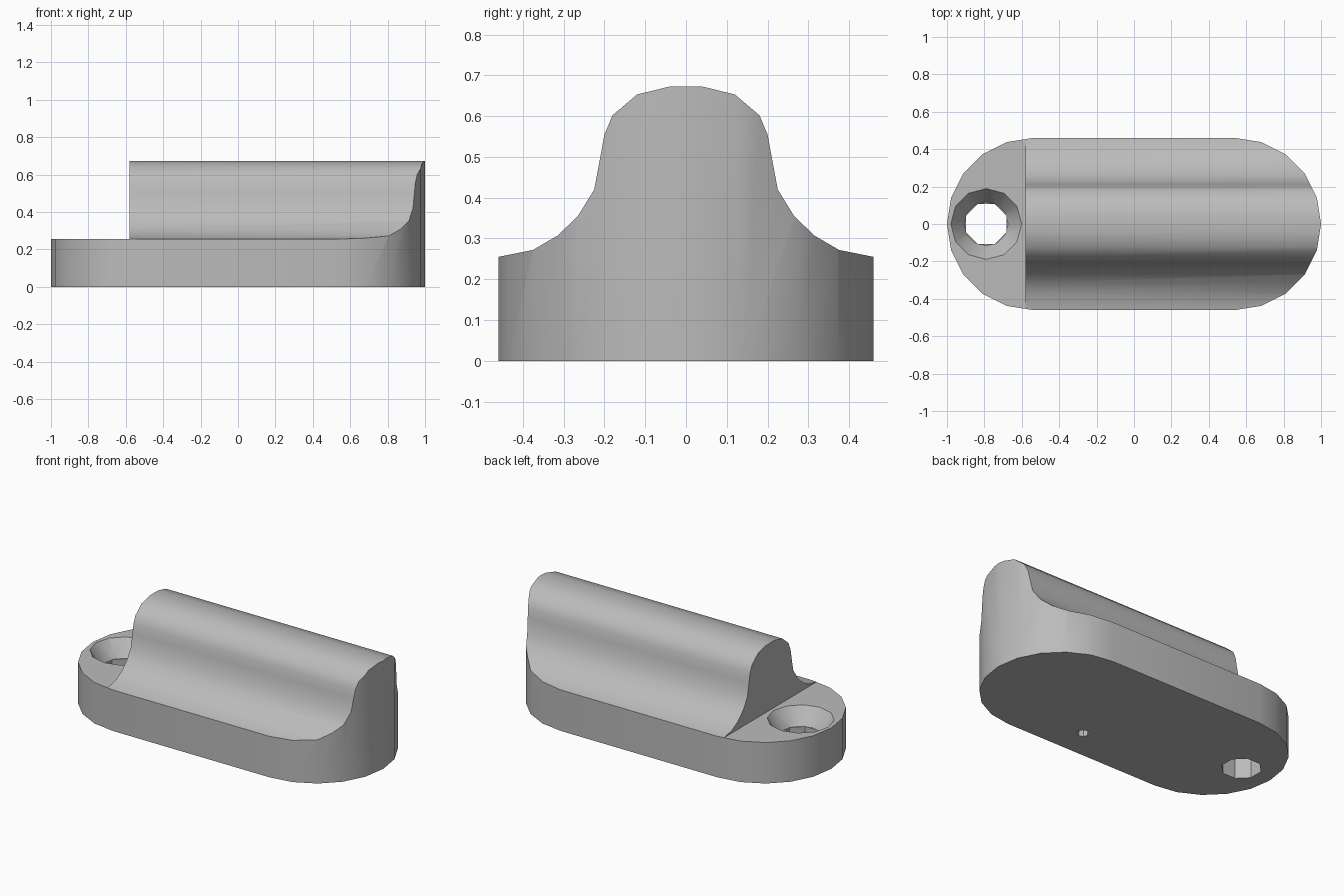
import bpy, bmesh
from math import cos, sin, pi, radians
from mathutils import Vector

cube = bpy.data.objects.get("Cube")
if cube:
    bpy.data.objects.remove(cube, do_unlink=True)

BASE_TOP = 0.255
RADIUS = 0.46
LEDGE_X = -0.58
SCREW_X = -0.79


def loft(name, start, end):
    """Closed solid between two matching loops of 3D points."""
    bm = bmesh.new()
    a = [bm.verts.new(p) for p in start]
    b = [bm.verts.new(p) for p in end]
    bm.faces.new(a)
    bm.faces.new(b)
    n = len(a)
    for i in range(n):
        j = (i + 1) % n
        bm.faces.new((a[i], a[j], b[j], b[i]))
    bmesh.ops.recalc_face_normals(bm, faces=bm.faces)
    mesh = bpy.data.meshes.new(name)
    bm.to_mesh(mesh)
    bm.free()
    obj = bpy.data.objects.new(name, mesh)
    bpy.context.collection.objects.link(obj)
    return obj


def ring(x, y, z, r, sides, turn=0.0):
    return [Vector((x + r * cos(turn + 2 * pi * i / sides),
                    y + r * sin(turn + 2 * pi * i / sides), z)) for i in range(sides)]


def cut(target, cutter):
    cutter.hide_render = True
    mod = target.modifiers.new("cut", 'BOOLEAN')
    mod.operation = 'DIFFERENCE'
    mod.solver = 'EXACT'
    mod.object = cutter
    bpy.context.view_layer.objects.active = target
    bpy.ops.object.modifier_apply(modifier=mod.name)
    bpy.data.objects.remove(cutter, do_unlink=True)


# Body: tall block with rounded ends
steps = 10
outline = []
for side in (1, -1):
    for i in range(steps + 1):
        t = -pi / 2 + pi * i / steps
        outline.append((side * (1 - RADIUS + RADIUS * cos(t)), side * RADIUS * sin(t)))
body = loft("grip_block", [(x, y, 0) for x, y in outline], [(x, y, 0.8) for x, y in outline])

# Ridge: everything above the flared profile is cut away
half = [(0.6, 0.235), (0.46, BASE_TOP), (0.375, 0.272), (0.315, 0.307), (0.265, 0.355),
        (0.225, 0.42), (0.21, 0.5), (0.2, 0.555), (0.18, 0.602), (0.12, 0.653), (0.042, 0.672)]
profile = half + [(-y, z) for y, z in reversed(half)] + [(-0.6, 1), (0.6, 1)]
cut(body, loft("ridge_cutter", [(-1.2, y, z) for y, z in profile],
               [(1.2, y, z) for y, z in profile]))

# Ledge: flat step at the screw end
rect = [(-1.2, -0.7), (LEDGE_X, -0.7), (LEDGE_X, 0.7), (-1.2, 0.7)]
cut(body, loft("ledge_cutter", [(x, y, BASE_TOP) for x, y in rect], [(x, y, 1) for x, y in rect]))

# Countersunk screw hole
cut(body, loft("countersink_cutter", ring(SCREW_X, 0, 0.155, 0.117, 12),
               ring(SCREW_X, 0, BASE_TOP + 0.002, 0.191, 12)))
cut(body, loft("shaft_cutter", ring(SCREW_X, 0, -0.1, 0.116, 8, pi / 8),
               ring(SCREW_X, 0, 0.2, 0.116, 8, pi / 8)))

# Small blind hole underneath
cut(body, loft("pin_cutter", ring(0.15, -0.27, -0.1, 0.036, 8), ring(0.15, -0.27, 0.1, 0.036, 8)))

# Material and shading
grey = bpy.data.materials.new("light_grey")
grey.use_nodes = True
colour = (0.5, 0.5, 0.5, 1)
grey.diffuse_color = colour
grey.node_tree.nodes["Principled BSDF"].inputs["Base Color"].default_value = colour
body.data.materials.clear()
body.data.materials.append(grey)
for poly in body.data.polygons:
    poly.material_index = 0

bpy.ops.object.select_all(action='DESELECT')
body.select_set(True)
bpy.context.view_layer.objects.active = body
bpy.ops.object.shade_smooth_by_angle(angle=radians(32))
